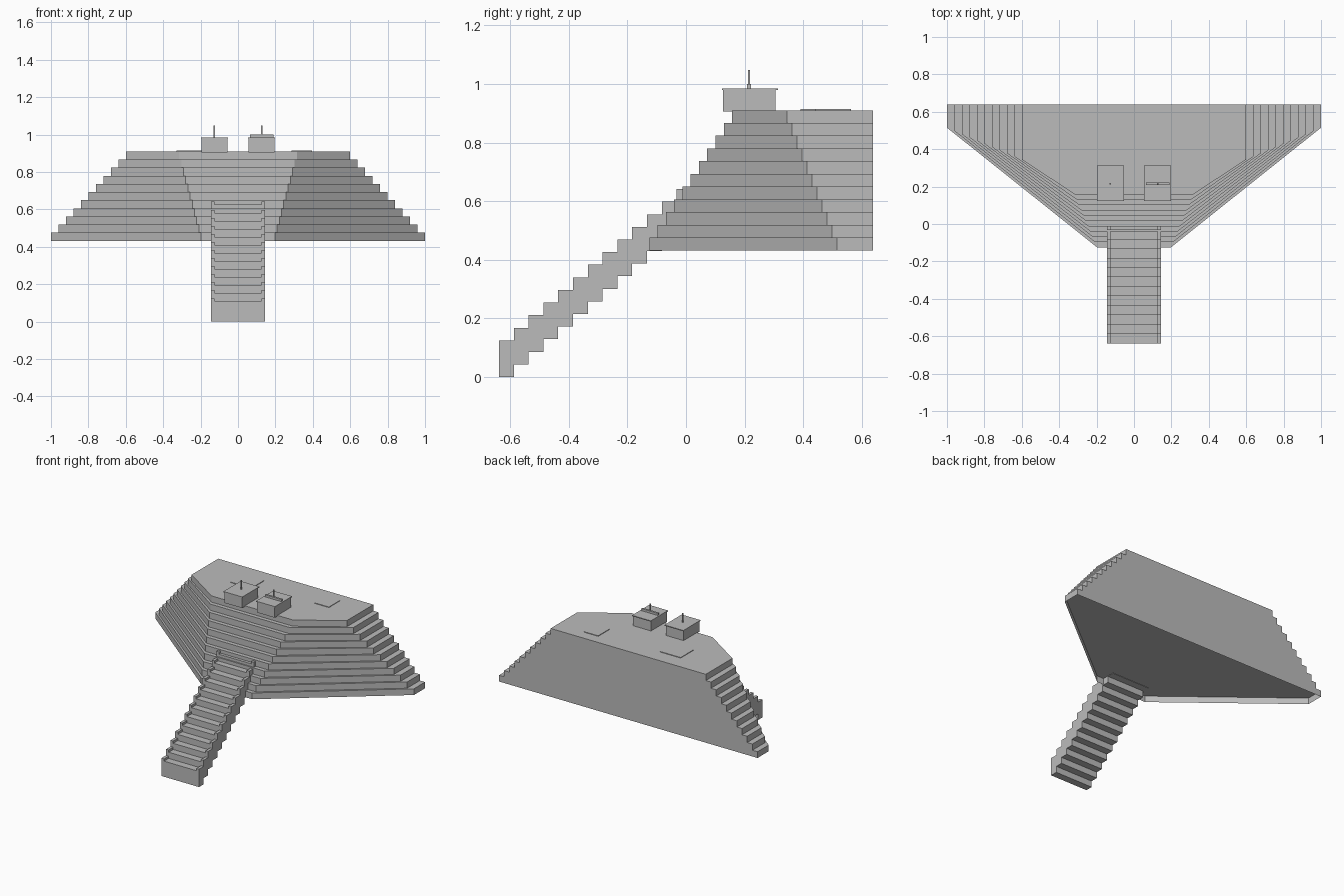
import bpy, bmesh

if "Cube" in bpy.data.objects:
    bpy.data.objects.remove(bpy.data.objects["Cube"])

stone = bpy.data.materials.new("grey stone")
stone.diffuse_color = (0.5, 0.5, 0.5, 1)
stone.use_nodes = True
stone.node_tree.nodes["Principled BSDF"].inputs["Base Color"].default_value = stone.diffuse_color


def finish(name, bm, normals=True):
    if normals:
        bmesh.ops.recalc_face_normals(bm, faces=bm.faces)
    me = bpy.data.meshes.new(name)
    bm.to_mesh(me)
    bm.free()
    me.materials.append(stone)
    ob = bpy.data.objects.new(name, me)
    bpy.context.collection.objects.link(ob)
    return ob


def box(name, x0, x1, y0, y1, z0, z1):
    bm = bmesh.new()
    bmesh.ops.create_cube(bm, size=1)
    for v in bm.verts:
        v.co = (x0 + (v.co.x + .5) * (x1 - x0),
                y0 + (v.co.y + .5) * (y1 - y0),
                z0 + (v.co.z + .5) * (z1 - z0))
    return finish(name, bm)


def extrude_x(name, profile, x0, x1):
    bm = bmesh.new()
    a = [bm.verts.new((x0, y, z)) for y, z in profile]
    b = [bm.verts.new((x1, y, z)) for y, z in profile]
    bm.faces.new(a)
    bm.faces.new(b[::-1])
    n = len(a)
    for i in range(n):
        j = (i + 1) % n
        bm.faces.new((a[i], b[i], b[j], a[j]))
    return finish(name, bm)


# Terraced mound: eleven six-sided layers, flat at the back, open underneath
LAYERS, Z0, Z1 = 11, 0.432, 0.91
RISE = (Z1 - Z0) / LAYERS


def outline(i):
    t = i / (LAYERS - 1)
    w, f = 1 - .4 * t, .197 + .118 * t
    side, front = .515 - .17 * t, -.125 + .282 * t
    return [(-w, .638), (-w, side), (-f, front), (f, front), (w, side), (w, .638)]


bm = bmesh.new()
for i in range(LAYERS):
    lo = [bm.verts.new((x, y, Z0 + i * RISE)) for x, y in outline(i)]
    hi = [bm.verts.new((x, y, Z0 + (i + 1) * RISE)) for x, y in outline(i)]
    for k in range(6):
        j = (k + 1) % 6
        bm.faces.new((lo[k], lo[j], hi[j], hi[k]))
    bm.faces.new(hi)
finish("terraced_mound", bm, normals=False)

# Staircase: stepped slab with slightly raised side rails
STEPS, RUN, STEP_RISE, Y0 = 13, .0505, .043, -.638


def stair_profile(height):
    top, bottom = [], []
    for i in range(STEPS):
        for y in (Y0 + i * RUN, Y0 + (i + 1) * RUN):
            top.append((y, i * STEP_RISE + height))
            bottom.append((y, i * STEP_RISE))
    return top + bottom[::-1]


extrude_x("stair_treads", stair_profile(.109), -.125, .125)
for side, x in (("left", -.145), ("right", .125)):
    extrude_x("stair_rail_" + side, stair_profile(.125), x, x + .02)

# Two rooftop huts with thin roof slabs and masts
for side, cx in (("left", -.126), ("right", .126)):
    box("hut_" + side, cx - .069, cx + .069, .127, .305, .905, .979)
    box("hut_roof_" + side, cx - .073, cx + .073, .123, .313, .979, .985)
    box("mast_" + side, cx - .004, cx + .004, .211, .219, .985, 1.048)
box("roof_bar", .063, .19, .208, .222, .985, 1.0)

# Thin paving plates on the summit
box("paving_left", -.33, -.17, .39, .53, .908, .914)
box("paving_right", .285, .395, .44, .563, .908, .914)
